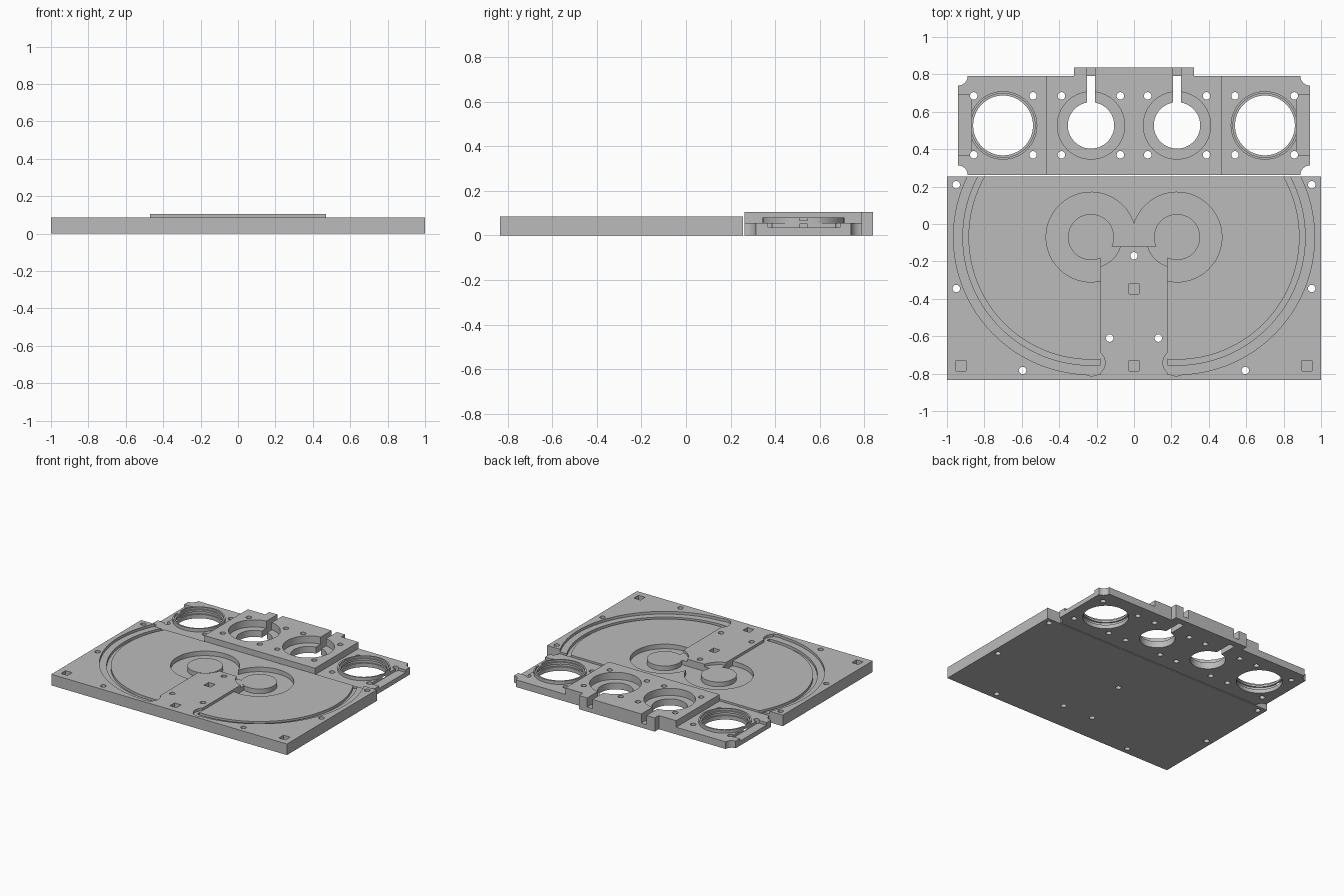
import bpy, bmesh
from math import cos, sin, acos, pi

cube = bpy.data.objects.get("Cube")
if cube:
    bpy.data.objects.remove(cube, do_unlink=True)

grey = bpy.data.materials.new("light grey")
grey.use_nodes = True
grey.diffuse_color = (0.5, 0.5, 0.5, 1)
grey.node_tree.nodes["Principled BSDF"].inputs["Base Color"].default_value = (0.5, 0.5, 0.5, 1)

BASE_TOP, FLOOR = 0.085, 0.065
OVER = 0.2           # cutters reach above every surface
REEL = (0.23, -0.07)  # centre of the round recess on the left half


def prism(name, pts, z0, z1):
    """Extrude a flat outline from z0 to z1."""
    bm = bmesh.new()
    face = bm.faces.new([bm.verts.new((x, y, z0)) for x, y in pts])
    out = bmesh.ops.extrude_face_region(bm, geom=[face])
    for v in out["geom"]:
        if isinstance(v, bmesh.types.BMVert):
            v.co.z = z1
    bmesh.ops.recalc_face_normals(bm, faces=bm.faces)
    mesh = bpy.data.meshes.new(name)
    bm.to_mesh(mesh)
    bm.free()
    mesh.materials.append(grey)
    ob = bpy.data.objects.new(name, mesh)
    bpy.context.collection.objects.link(ob)
    return ob


def arc(c, r, a0, a1, n=48):
    return [(c[0] + r * cos(a0 + (a1 - a0) * i / n),
             c[1] + r * sin(a0 + (a1 - a0) * i / n)) for i in range(n + 1)]


def disc(x, y, r, z0, z1, n=64):
    return prism("disc", arc((x, y), r, 0, 2 * pi, n)[:-1], z0, z1)


def box(x0, x1, y0, y1, z0, z1):
    return prism("box", [(x0, y0), (x1, y0), (x1, y1), (x0, y1)], z0, z1)


def both(pts, z0, z1):
    """The same outline on the left and the right."""
    return [prism("side", [(s * x, y) for x, y in pts], z0, z1) for s in (1, -1)]


def combine(ob, tools, operation):
    """Apply booleans in turn, then drop the tools."""
    for t in tools:
        t.hide_render = True
        m = ob.modifiers.new("bool", 'BOOLEAN')
        m.operation, m.object, m.solver = operation, t, 'EXACT'
    graph = bpy.context.evaluated_depsgraph_get()
    mesh = bpy.data.meshes.new_from_object(ob.evaluated_get(graph))
    ob.modifiers.clear()
    ob.data = mesh
    for t in tools:
        bpy.data.objects.remove(t, do_unlink=True)


def finish(ob):
    bpy.ops.object.select_all(action='DESELECT')
    ob.select_set(True)
    bpy.context.view_layer.objects.active = ob
    bpy.ops.object.shade_smooth_by_angle(angle=0.5)


def start(r):
    """Angle where a reel circle meets the central island."""
    return -acos(-0.05 / r)


# Base plate with two wide recesses around a central island
base = prism("base_plate", [(-1, -0.835), (1, -0.835), (1, 0.255), (-1, 0.255)], 0, BASE_TOP)
island_end = [(-0.001, -0.12), (0.18, -0.12)]
cuts = both(arc(REEL, 0.735, start(0.735), pi / 2, 96) + [(-0.001, 0.665)] + island_end, FLOOR, OVER)

# Narrow groove inside the recess rim
cuts += both(arc(REEL, 0.685, start(0.685), pi / 2, 96)
             + arc(REEL, 0.655, pi / 2, start(0.655), 96), 0.045, OVER)

# Deep trough around each hub
cuts += both(arc(REEL, 0.24, start(0.24), acos(-0.23 / 0.24)) + island_end, 0.03, OVER)

for s in (1, -1):
    # Hub clearance and rounded recess end
    cuts.append(disc(s * 0.23, -0.07, 0.165, FLOOR, OVER))
    cuts.append(disc(s * 0.225, -0.742, 0.07, FLOOR, OVER))
    # Screw holes
    for x, y in ((0.95, 0.21), (0.95, -0.345), (0.595, -0.783), (0.13, -0.61)):
        cuts.append(disc(s * x, y, 0.02, -0.1, OVER, 24))
cuts.append(disc(0, -0.17, 0.02, -0.1, OVER, 24))

# Square pockets
for x, y in ((0, -0.345), (0, -0.757), (0.925, -0.757), (-0.925, -0.757)):
    cuts.append(box(x - 0.028, x + 0.028, y - 0.028, y + 0.028, 0.04, OVER))
combine(base, cuts, 'DIFFERENCE')
finish(base)

# Raised round hubs
for s, side in ((1, "left"), (-1, "right")):
    hub = disc(s * 0.23, -0.07, 0.123, 0.01, FLOOR + 0.001)
    hub.name = side + "_hub"
    finish(hub)

# Rear plate with scooped corners
W, Y0, Y1, YC = 0.94, 0.263, 0.79, 0.527
outline = []
for x, y, a in ((W, Y0, pi), (W, Y1, 1.5 * pi), (-W, Y1, 2 * pi), (-W, Y0, pi / 2)):
    outline += arc((x, y), 0.05, a, a - pi / 2, 12)
rear = prism("rear_plate", outline, 0, 0.055)

# Raised centre block, rear tab and rims of the large openings
parts = [box(-0.47, 0.47, Y0, Y1, 0, 0.105), box(-0.322, 0.322, 0.7, 0.838, 0, 0.105)]
parts += [disc(s * 0.7, YC, 0.183, 0.02, 0.08) for s in (1, -1)]
combine(rear, parts, 'UNION')

cuts = []
for s in (1, -1):
    # Large opening with a stepped, grooved bore
    cuts.append(disc(s * 0.7, YC, 0.16, -0.1, OVER))
    cuts.append(disc(s * 0.7, YC, 0.171, 0.066, OVER))
    cuts.append(disc(s * 0.7, YC, 0.171, 0.03, 0.05))
    # Counterbored inner opening with a slot to the rear
    cuts.append(disc(s * 0.23, YC, 0.18, 0.05, OVER))
    cuts.append(disc(s * 0.23, YC, 0.124, -0.1, OVER))
    cuts.append(box(s * 0.23 - 0.022, s * 0.23 + 0.022, YC, Y1, -0.1, OVER))
    cuts.append(box(s * 0.23 - 0.022, s * 0.23 + 0.022, Y1 - 0.01, 0.9, 0.035, OVER))
    # Shallow end notch
    x0, x1 = sorted((s * 0.87, s * 1.0))
    cuts.append(box(x0, x1, 0.368, 0.69, 0.035, OVER))
    # Screw holes
    for x in (0.857, 0.54, 0.388, 0.073):
        for y in (0.37, 0.685):
            cuts.append(disc(s * x, y, 0.02, -0.1, OVER, 24))
combine(rear, cuts, 'DIFFERENCE')
finish(rear)
